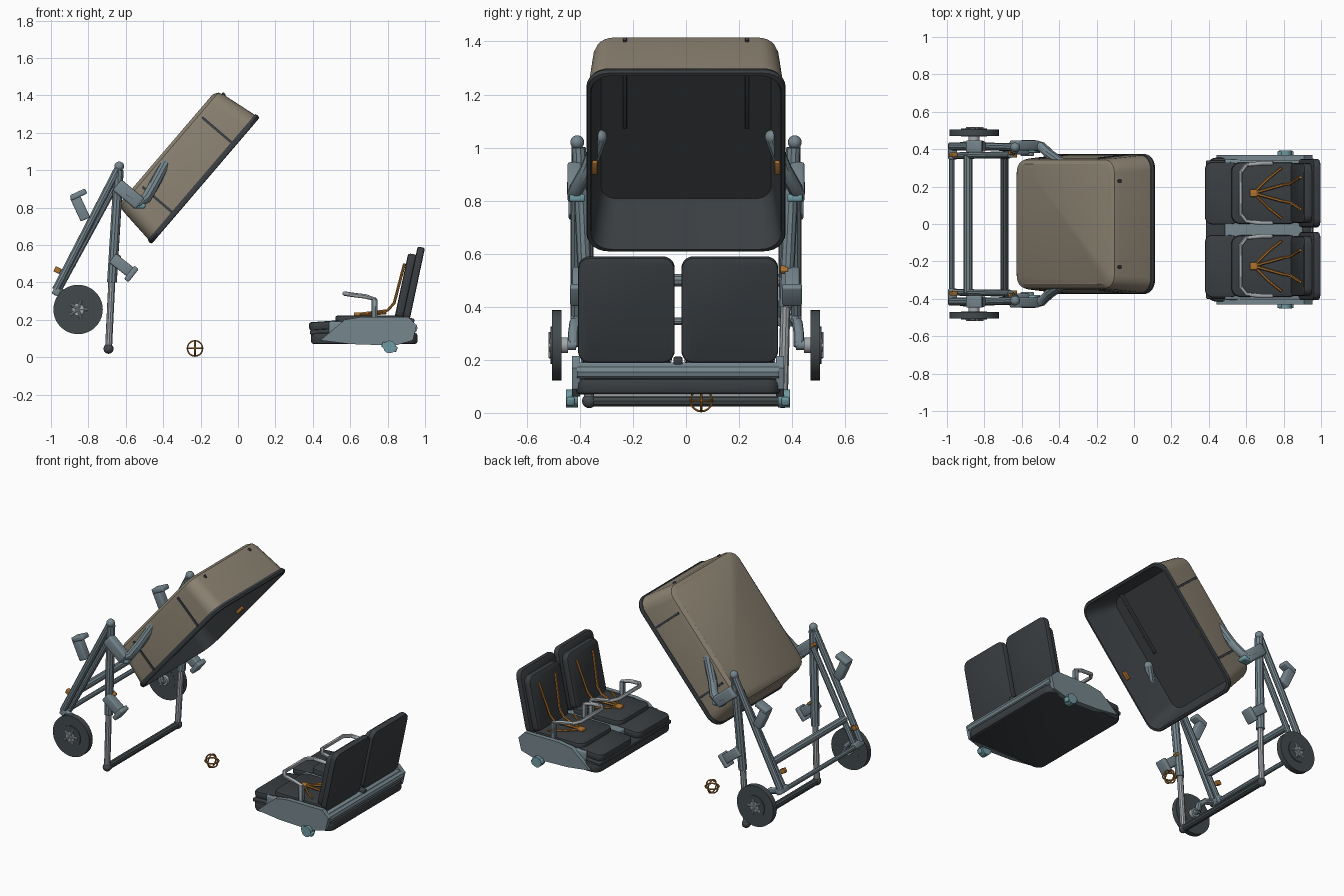
import bpy, bmesh, math
from mathutils import Matrix, Vector

cube = bpy.data.objects.get("Cube")
if cube:
    bpy.data.objects.remove(cube, do_unlink=True)


def material(name, rgb):
    m = bpy.data.materials.new(name)
    m.use_nodes = True
    m.diffuse_color = (*rgb, 1)
    m.node_tree.nodes["Principled BSDF"].inputs["Base Color"].default_value = (*rgb, 1)
    return m


TAN = material("tan fabric", (0.25, 0.215, 0.16))
DARK = material("charcoal fabric", (0.042, 0.048, 0.053))
TYRE = material("tyre grey", (0.055, 0.068, 0.073))
FRAME = material("blue grey frame", (0.18, 0.24, 0.27))
SILVER = material("light metal", (0.36, 0.39, 0.41))
TEAL = material("teal knob", (0.16, 0.32, 0.36))
ORANGE = material("orange strap", (0.42, 0.17, 0.03))


def add(name, bm, mats, matrix=Matrix()):
    bmesh.ops.recalc_face_normals(bm, faces=bm.faces)
    mesh = bpy.data.meshes.new(name)
    bm.to_mesh(mesh)
    bm.free()
    for m in mats:
        mesh.materials.append(m)
    ob = bpy.data.objects.new(name, mesh)
    ob.matrix_world = matrix
    bpy.context.collection.objects.link(ob)
    return ob


def box(name, loc, size, mat, tilt=0, bevel=0.008, base=Matrix()):
    bm = bmesh.new()
    bmesh.ops.create_cube(bm, size=1, matrix=Matrix.Diagonal((*size, 1)))
    if bevel:
        bmesh.ops.bevel(bm, geom=bm.edges[:], offset=bevel, segments=3, profile=0.5, affect='EDGES')
    spot = Matrix.Translation(loc) @ Matrix.Rotation(math.radians(tilt), 4, 'Y')
    return add(name, bm, [mat], base @ spot)


def cushion(name, loc, size, mat, tilt=0, corner=0.04, axis=2):
    # slab with rounded outline across one axis and softened edges
    bm = bmesh.new()
    bmesh.ops.create_cube(bm, size=1, matrix=Matrix.Diagonal((*size, 1)))
    along = [e for e in bm.edges if abs((e.verts[0].co - e.verts[1].co)[axis]) > 1e-4]
    bmesh.ops.bevel(bm, geom=along, offset=corner, segments=5, profile=0.5, affect='EDGES')
    half = size[axis] / 2
    rims = [e for e in bm.edges if abs(e.verts[0].co[axis] - e.verts[1].co[axis]) < half]
    bmesh.ops.bevel(bm, geom=rims, offset=size[axis] * 0.25, segments=2, profile=0.5, affect='EDGES')
    return add(name, bm, [mat], Matrix.Translation(loc) @ Matrix.Rotation(math.radians(tilt), 4, 'Y'))


def tube(name, points, radius, mat, closed=False, sides=3):
    cu = bpy.data.curves.new(name, 'CURVE')
    cu.dimensions = '3D'
    cu.bevel_depth, cu.bevel_resolution, cu.use_fill_caps = radius, sides, True
    sp = cu.splines.new('POLY')
    sp.points.add(len(points) - 1)
    for p, co in zip(sp.points, points):
        p.co = (*co, 1)
    sp.use_cyclic_u = closed
    tmp = bpy.data.objects.new(name + " path", cu)
    bpy.context.collection.objects.link(tmp)
    mesh = bpy.data.meshes.new_from_object(tmp.evaluated_get(bpy.context.evaluated_depsgraph_get()))
    bpy.data.objects.remove(tmp, do_unlink=True)
    mesh.materials.clear()
    mesh.materials.append(mat)
    ob = bpy.data.objects.new(name, mesh)
    bpy.context.collection.objects.link(ob)
    return ob


def disc(name, loc, r, depth, mat, r2=None, sides=32):
    bm = bmesh.new()
    bmesh.ops.create_cone(bm, cap_ends=True, segments=sides, radius1=r, radius2=r if r2 is None else r2, depth=depth)
    return add(name, bm, [mat], Matrix.Translation(loc) @ Matrix.Rotation(math.pi / 2, 4, 'X'))


def ball(name, loc, r, mat):
    bm = bmesh.new()
    bmesh.ops.create_uvsphere(bm, u_segments=16, v_segments=10, radius=r)
    return add(name, bm, [mat], Matrix.Translation(loc))


# --- carrycot: rounded rectangle shells along the tilted depth axis
u, n = Vector((0.65, 0, 0.76)).normalized(), Vector((-0.76, 0, 0.65)).normalized()
COT = Matrix.Translation((-0.18, 0, 0.95)) @ Matrix((u, (0, 1, 0), n)).transposed().to_4x4()


def ring(bm, a, b, h, r):
    out = []
    for k, (sx, sy) in enumerate([(1, 1), (-1, 1), (-1, -1), (1, -1)]):
        for i in range(7):
            t = math.pi / 2 * (k + i / 6)
            out.append(bm.verts.new((sx * (a - r) + r * math.cos(t), sy * (b - r) + r * math.sin(t), h)))
    return out


sections = [(0.38, 0.32, 0.225, 0.06), (0.39, 0.33, 0.21, 0.07), (0.425, 0.355, 0.0, 0.075),
            (0.43, 0.36, -0.01, 0.08), (0.442, 0.372, -0.008, 0.08), (0.447, 0.375, 0.005, 0.08),
            (0.442, 0.37, 0.02, 0.08), (0.438, 0.367, 0.02, 0.08), (0.412, 0.35, 0.215, 0.075),
            (0.402, 0.342, 0.245, 0.07), (0.375, 0.32, 0.262, 0.06)]
bm = bmesh.new()
rings = [ring(bm, *s) for s in sections]
bm.faces.new(rings[0])
bm.faces.new(rings[-1]).material_index = 1
for j, (p, q) in enumerate(zip(rings, rings[1:])):
    for i in range(len(p)):
        k = (i + 1) % len(p)
        bm.faces.new((p[i], p[k], q[k], q[i])).material_index = int(j >= 7)
add("carrycot", bm, [DARK, TAN], COT)

for s in (-1, 1):
    box("cot_floor_rail", (0.2, s * 0.23, 0.217), (0.44, 0.015, 0.02), DARK, bevel=0.003, base=COT)
    box("cot_orange_tab", (-0.05, s * 0.345, 0.02), (0.055, 0.022, 0.02), ORANGE, bevel=0.002, base=COT)
    for pos in (-0.245, 0.245):
        strap = box("cot_side_strap", (pos, s * 0.36, 0.12), (0.014, 0.009, 0.21), DARK, bevel=0, base=COT)
        strap.matrix_world = strap.matrix_world @ Matrix.Rotation(s * 0.088, 4, 'X')

# --- chassis, one side at a time
for s in (-1, 1):
    def P(x, y, z):
        return (x, s * y, z)
    ball("top_joint", P(-0.635, 0.41, 1.02), 0.026, FRAME)
    tube("rear_leg_outer", [P(-0.635, 0.41, 1.02), P(-0.8, 0.415, 0.7), P(-0.975, 0.415, 0.36)], 0.021, FRAME)
    tube("rear_leg_inner", [P(-0.66, 0.37, 0.91), P(-0.97, 0.365, 0.34)], 0.018, FRAME)
    tube("front_leg_upper", [P(-0.637, 0.405, 1.0), P(-0.674, 0.375, 0.4)], 0.027, FRAME)
    tube("front_leg_lower", [P(-0.674, 0.375, 0.42), P(-0.692, 0.365, 0.05)], 0.019, SILVER)
    ball("front_foot", P(-0.692, 0.365, 0.045), 0.027, TYRE)
    box("leg_collar", P(-0.97, 0.39, 0.35), (0.04, 0.09, 0.04), FRAME, 27)
    box("rear_orange_clip", P(-0.965, 0.37, 0.465), (0.035, 0.025, 0.03), ORANGE, 27, 0.004)
    box("front_orange_clip", P(-0.64, 0.37, 0.54), (0.03, 0.03, 0.018), ORANGE, 40, 0.004)
    # folding latches
    box("upper_latch_body", P(-0.845, 0.415, 0.8), (0.055, 0.055, 0.14), FRAME, -25)
    box("upper_latch_cap", P(-0.853, 0.415, 0.87), (0.09, 0.065, 0.03), FRAME, -25)
    box("lower_latch_body", P(-0.62, 0.4, 0.49), (0.13, 0.055, 0.06), FRAME, 38)
    box("lower_latch_cap", P(-0.57, 0.4, 0.445), (0.03, 0.075, 0.09), FRAME, 38)
    # carrycot mount and arm
    box("cot_mount", P(-0.585, 0.42, 0.87), (0.16, 0.055, 0.075), FRAME, 40, 0.012)
    box("cot_mount_foot", P(-0.53, 0.41, 0.81), (0.07, 0.06, 0.03), TEAL, 0, 0.01)
    box("mount_clip", P(-0.655, 0.39, 0.92), (0.03, 0.04, 0.02), ORANGE, 40, 0.003)
    tube("cot_arm", [P(-0.6, 0.42, 0.87), P(-0.53, 0.42, 0.825), P(-0.49, 0.41, 0.85),
                     P(-0.45, 0.37, 0.92), P(-0.385, 0.325, 1.04)], 0.028, FRAME)
    ball("cot_arm_tip", P(-0.385, 0.325, 1.04), 0.028, FRAME)
    # wheel
    disc("tyre", P(-0.855, 0.488, 0.255), 0.132, 0.036, TYRE, sides=40)
    disc("wheel_dish", P(-0.855, 0.49, 0.255), 0.07, 0.042, TYRE)
    disc("wheel_hub", P(-0.855, 0.48, 0.255), 0.03, 0.07, SILVER)
    for k in range(5):
        a = math.tau * k / 5
        tube("hub_spoke", [P(-0.855, 0.511, 0.255),
                           P(-0.855 + 0.05 * math.cos(a), 0.511, 0.255 + 0.05 * math.sin(a))], 0.008, SILVER)
    disc("axle", P(-0.855, 0.445, 0.255), 0.018, 0.06, FRAME)
    tube("wheel_fork", [P(-0.97, 0.41, 0.35), P(-0.91, 0.42, 0.34), P(-0.865, 0.425, 0.3),
                        P(-0.855, 0.425, 0.25)], 0.02, FRAME)

for name, x, z, r, mat in (("front_cross_bar", -0.692, 0.045, 0.022, TYRE),
                           ("rear_cross_bar", -0.975, 0.345, 0.015, FRAME),
                           ("upper_cross_bar", -0.888, 0.5, 0.024, FRAME)):
    tube(name, [(x, -0.37, z), (x, 0.37, z)], r, mat)

# --- double seat
MID = -0.03
outline = [(0.44, 0.09), (0.57, 0.2), (0.66, 0.215), (0.91, 0.215), (0.955, 0.17),
           (0.935, 0.09), (0.84, 0.062), (0.6, 0.07)]
for s in (-1, 1):
    y = MID + s * 0.385
    bm = bmesh.new()
    face = bm.faces.new([bm.verts.new((x, y - 0.015, z)) for x, z in outline])
    top = bmesh.ops.extrude_face_region(bm, geom=[face])["geom"]
    bmesh.ops.translate(bm, vec=(0, 0.03, 0), verts=[v for v in top if isinstance(v, bmesh.types.BMVert)])
    add("seat_side_panel", bm, [FRAME])
    disc("seat_side_knob", (0.81, MID + s * 0.4, 0.055), 0.034, 0.045, TEAL, sides=12)
    box("knob_wing", (0.81, MID + s * 0.405, 0.055), (0.085, 0.03, 0.03), TEAL, 20, 0.006)

cushion("seat_base", (0.675, MID, 0.1), (0.57, 0.77, 0.06), DARK, corner=0.05)
box("seat_pan", (0.71, MID, 0.155), (0.45, 0.75, 0.07), FRAME)
tube("rear_seat_bar", [(0.93, MID - 0.38, 0.155), (0.93, MID + 0.38, 0.155)], 0.03, FRAME)
box("front_seat_lip", (0.44, MID, 0.135), (0.11, 0.74, 0.025), DARK, -4)
box("back_link", (0.92, MID, 0.185), (0.04, 0.035, 0.05), DARK, 14)

for s in (-1, 1):
    c = MID + s * 0.195
    cushion("leg_rest", (0.47, c, 0.17), (0.18, 0.335, 0.045), DARK, -4)
    cushion("seat_cushion", (0.7, c, 0.198), (0.36, 0.33, 0.05), DARK, corner=0.05)
    cushion("backrest_shell", (0.938, c, 0.39), (0.04, 0.365, 0.405), DARK, 12, 0.045, axis=0)
    cushion("backrest_pad", (0.897, c, 0.375), (0.05, 0.32, 0.36), DARK, 12, 0.045, axis=0)
    # safety bar
    bar = [(0.73, -0.16, 0.2), (0.73, -0.16, 0.31), (0.68, -0.16, 0.325), (0.6, -0.15, 0.335), (0.57, -0.11, 0.34)]
    bar += [(x, -y, z) for x, y, z in reversed(bar)]
    tube("safety_bar", [(x, c + y, z) for x, y, z in bar], 0.012, SILVER)
    for t in (-1, 1):
        box("bar_post", (0.73, c + t * 0.16, 0.25), (0.03, 0.022, 0.12), FRAME, bevel=0.004)
        # harness
        tube("shoulder_strap", [(0.64, c, 0.23), (0.8, c + t * 0.045, 0.25), (0.835, c + t * 0.05, 0.29),
                                (0.89, c + t * 0.085, 0.5)], 0.008, ORANGE, sides=1)
        tube("lap_strap", [(0.64, c, 0.228), (0.72, c + t * 0.08, 0.23), (0.79, c + t * 0.135, 0.235)],
             0.007, ORANGE, sides=1)
    box("harness_buckle", (0.64, c, 0.23), (0.04, 0.04, 0.02), ORANGE, bevel=0.005)

# --- small ring toy: three crossed hoops
for plane in range(3):
    hoop = []
    for k in range(20):
        a = math.tau * k / 20
        v = [0.041 * math.cos(a), 0.041 * math.sin(a)]
        v.insert(plane, 0)
        hoop.append((v[0] - 0.23, v[1] + 0.058, v[2] + 0.047))
    tube("toy_hoop", hoop, 0.0045, ORANGE, closed=True, sides=1)

bpy.ops.object.select_all(action='DESELECT')
for ob in bpy.context.collection.objects:
    if ob.type == 'MESH':
        ob.select_set(True)
        bpy.context.view_layer.objects.active = ob
bpy.ops.object.shade_smooth_by_angle(angle=math.radians(35))
